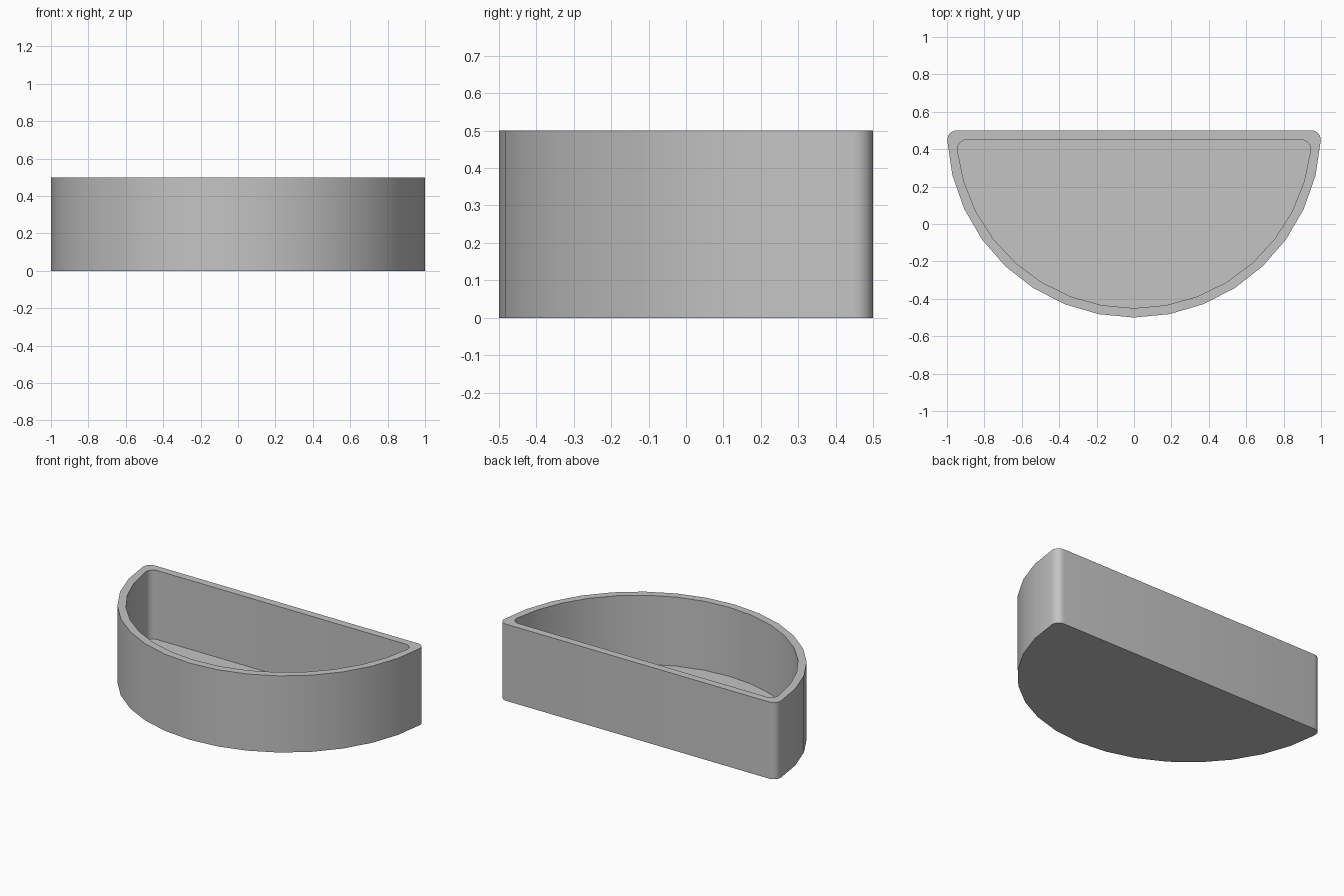
import bpy, bmesh
from math import asin, sin, cos, pi, radians

cube = bpy.data.objects.get("Cube")
if cube:
    bpy.data.objects.remove(cube)

BACK_Y, HEIGHT, WALL, FILLET = 0.5, 0.5, 0.05, 0.05
ARC_STEPS, FILLET_STEPS = 16, 6


def arc(cx, cy, radius, start, end, steps):
    return [(cx + radius * cos(start + (end - start) * i / steps),
             cy + radius * sin(start + (end - start) * i / steps))
            for i in range(steps + 1)]


def half_round(radius, inset):
    """Half-disc outline with rounded back corners, counter-clockwise."""
    drop = inset + FILLET                      # fillet centre below the disc centre
    reach = radius - FILLET
    tilt = asin(drop / reach)
    cx, cy = reach * cos(tilt), BACK_Y - drop
    front = arc(0, BACK_Y, radius, pi + tilt, 2 * pi - tilt, ARC_STEPS)
    right = arc(cx, cy, FILLET, -tilt, pi / 2, FILLET_STEPS)
    left = arc(-cx, cy, FILLET, pi / 2, pi + tilt, FILLET_STEPS)
    return front + right[1:] + left[:-1]


# One closed shell: outer bottom, outer top, inner top, inner floor
outer, inner = half_round(1.0, 0.0), half_round(1.0 - WALL, WALL)
bm = bmesh.new()
loops = [[bm.verts.new((x, y, z)) for x, y in outline]
         for outline, z in ((outer, 0), (outer, HEIGHT), (inner, HEIGHT), (inner, WALL))]
for low, high in zip(loops, loops[1:]):
    for i in range(len(low)):
        j = (i + 1) % len(low)
        bm.faces.new((low[i], low[j], high[j], high[i]))
bm.faces.new(loops[0][::-1])
bm.faces.new(loops[-1])
bmesh.ops.recalc_face_normals(bm, faces=bm.faces)

mesh = bpy.data.meshes.new("half_round_tray")
bm.to_mesh(mesh)
bm.free()
tray = bpy.data.objects.new("half_round_tray", mesh)
bpy.context.collection.objects.link(tray)

# Plain grey material
grey = bpy.data.materials.new("light_grey")
grey.use_nodes = True
colour = (0.55, 0.55, 0.55, 1)
grey.diffuse_color = colour
grey.node_tree.nodes["Principled BSDF"].inputs["Base Color"].default_value = colour
mesh.materials.append(grey)

# Smooth walls with crisp rim and floor edges
bpy.ops.object.select_all(action='DESELECT')
tray.select_set(True)
bpy.context.view_layer.objects.active = tray
bpy.ops.object.shade_smooth_by_angle(angle=radians(35))
